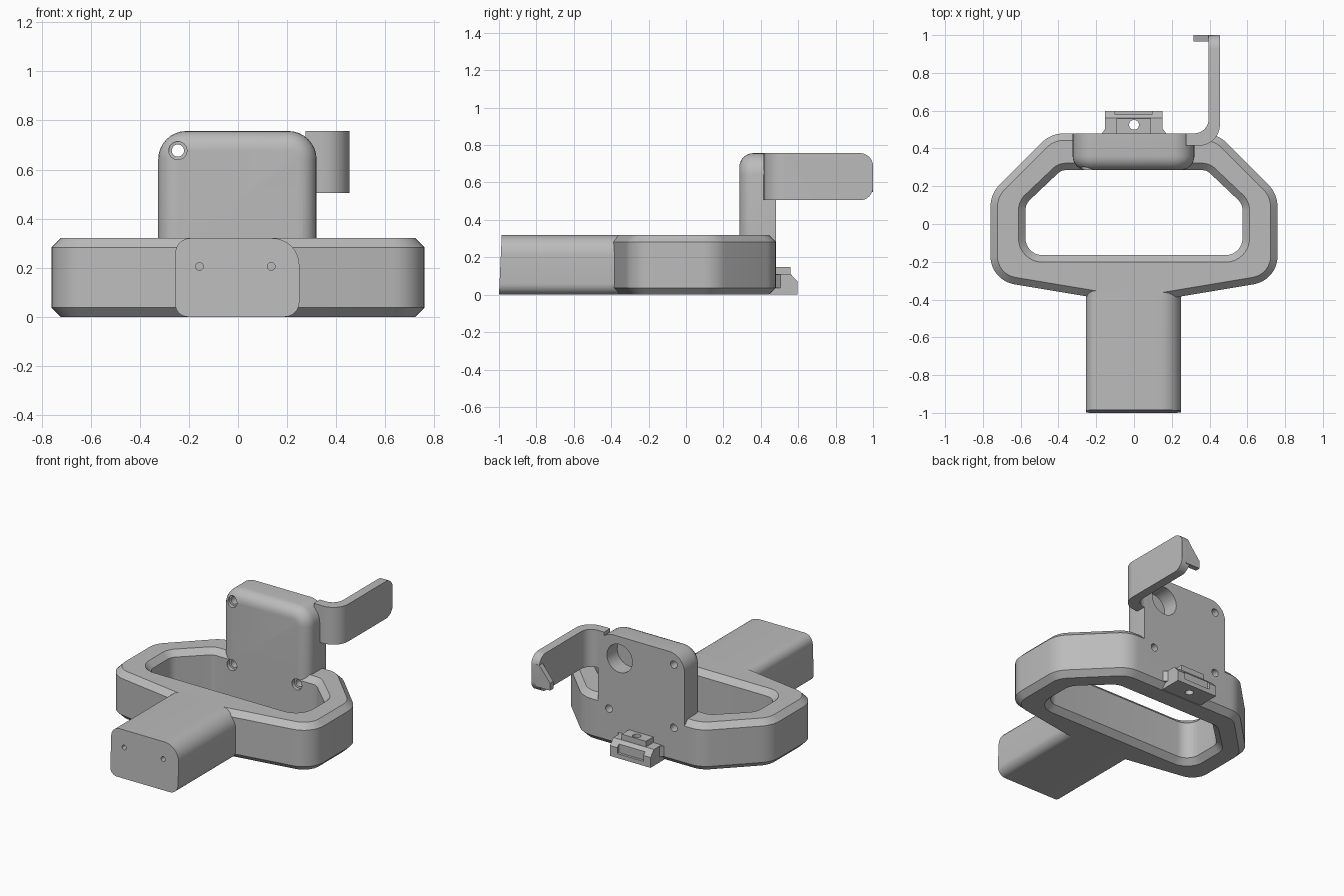
import bpy, bmesh, math
from mathutils import Vector

if "Cube" in bpy.data.objects:
    bpy.data.objects.remove(bpy.data.objects["Cube"])

grey = bpy.data.materials.new("light_grey")
grey.diffuse_color = (0.5, 0.5, 0.5, 1)
grey.use_nodes = True
grey.node_tree.nodes["Principled BSDF"].inputs["Base Color"].default_value = grey.diffuse_color


def offset(poly, d):
    """Move every edge of a counter-clockwise polygon inwards by d."""
    out = []
    for i, p in enumerate(poly):
        p, a, b = Vector(p), Vector(poly[i - 1]), Vector(poly[(i + 1) % len(poly)])
        u, v = (p - a).normalized(), (b - p).normalized()
        n1, n2 = Vector((-u.y, u.x)), Vector((-v.y, v.x))
        out.append(p + (n1 + n2) * (d / (1 + n1.dot(n2))))
    return out


def rounded(poly, radii, d=0.0, n=8):
    """Offset polygon with filleted corners, n + 1 points per corner."""
    pts, poly = [], offset(poly, d)
    for i, p in enumerate(poly):
        r = max(radii[i] - d, 0.004)
        u = (poly[i - 1] - p).normalized()
        v = (poly[(i + 1) % len(poly)] - p).normalized()
        half = u.angle(v) / 2
        if half > 1.565:                      # straight corner
            pts += [p + u * 0.05 * (1 - 2 * k / n) for k in range(n + 1)]
            continue
        c = p + (u + v).normalized() * (r / math.sin(half))
        a = p + u * (r / math.tan(half)) - c
        b = p + v * (r / math.tan(half)) - c
        turn = a.angle_signed(b)              # clockwise positive
        for k in range(n + 1):
            t = -turn * k / n
            pts.append(c + Vector((a.x * math.cos(t) - a.y * math.sin(t),
                                   a.x * math.sin(t) + a.y * math.cos(t))))
    return pts


def loft(name, loops, ring=False):
    """Skin stacked loops; cap the ends, or join last to first for a ring."""
    bm = bmesh.new()
    rows = [[bm.verts.new(p) for p in lp] for lp in loops]
    n = len(rows[0])
    for j in range(len(rows) if ring else len(rows) - 1):
        a, b = rows[j], rows[(j + 1) % len(rows)]
        for i in range(n):
            bm.faces.new((a[i], a[(i + 1) % n], b[(i + 1) % n], b[i]))
    if not ring:
        bm.faces.new(rows[0])
        bm.faces.new(rows[-1])
    bmesh.ops.recalc_face_normals(bm, faces=bm.faces)
    me = bpy.data.meshes.new(name)
    bm.to_mesh(me)
    bm.free()
    me.materials.append(grey)
    ob = bpy.data.objects.new(name, me)
    bpy.context.collection.objects.link(ob)
    return ob


def box(name, x0, x1, y0, y1, z0, z1):
    base = [(x0, y0), (x1, y0), (x1, y1), (x0, y1)]
    return loft(name, [[(x, y, z) for x, y in base] for z in (z0, z1)])


def rod(axis, centre, profile, n=24):
    """Round cutter along y or z from (position, radius) pairs."""
    loops = []
    for s, r in profile:
        ring = [(centre[0] + r * math.cos(k * math.tau / n),
                 centre[1] + r * math.sin(k * math.tau / n)) for k in range(n)]
        loops.append([(a, s, b) if axis == "y" else (a, b, s) for a, b in ring])
    return loft("cutter", loops)


def cut(ob, cutter):
    m = ob.modifiers.new("cut", "BOOLEAN")
    m.operation, m.solver, m.object = "DIFFERENCE", "EXACT", cutter
    bpy.context.view_layer.objects.active = ob
    bpy.ops.object.modifier_apply(modifier=m.name)
    bpy.data.objects.remove(cutter)


# Ring frame: chamfered band between an outer and an inner outline
outer = [(0, -0.425), (0.76, -0.298), (0.76, 0.16), (0.44, 0.48),
         (-0.44, 0.48), (-0.76, 0.16), (-0.76, -0.298)]
outer_r = [1.0, 0.15, 0.17, 0.17, 0.17, 0.17, 0.15]
inner = [(0, -0.165), (0.575, -0.165), (0.575, 0.105), (0.385, 0.285),
         (-0.385, 0.285), (-0.575, 0.105), (-0.575, -0.165)]
inner_r = [0.1, 0.09, 0.08, 0.06, 0.06, 0.08, 0.09]
H, C = 0.32, 0.037
section = [(outer, outer_r, C, 0), (outer, outer_r, 0, C),
           (outer, outer_r, 0, H - C), (outer, outer_r, C, H),
           (inner, inner_r, -C, H), (inner, inner_r, 0, H - C),
           (inner, inner_r, 0, C), (inner, inner_r, -C, 0)]
frame = loft("ring_frame", [[(p.x, p.y, z) for p in rounded(poly, r, d)]
                            for poly, r, d, z in section], ring=True)

# Handle with a slightly tilted end face and two pin holes
hp = rounded([(-0.255, 0), (0.25, 0), (0.25, H), (-0.255, H)], [0.05, 0.06, 0.11, 0.06])
handle = loft("handle", [[(p.x, -1 + 0.015 * p.y / H, p.y) for p in hp],
                         [(p.x, -0.3, p.y) for p in hp]])
for x in (-0.157, 0.135):
    cut(handle, rod("y", (x, 0.205), [(-1.1, 0.016), (-0.9, 0.016)], 16))

# Upright housing with a rounded front rim
rect = [(-0.325, 0.06), (0.32, 0.06), (0.32, 0.757), (-0.325, 0.757)]
rad, R = [0.03, 0.03, 0.115, 0.115], 0.075
steps = [(0.48, 0)] + [(0.285 + R * (1 - math.sin(t * math.pi / 12)),
                        R * (1 - math.cos(t * math.pi / 12))) for t in range(7)]
housing = loft("housing", [[(p.x, y, p.y) for p in rounded(rect, rad, d)]
                           for y, d in steps])

# Countersunk screw holes and the blind pocket in the back
screw = [(0.2, 0.037), (0.31, 0.037), (0.311, 0.025), (0.6, 0.025)]
for x, z in ((-0.245, 0.677), (-0.245, 0.25), (0.24, 0.25)):
    cut(housing, rod("y", (x, z), screw))
    if z < H:
        cut(frame, rod("y", (x, z), screw))
cut(housing, rod("y", (0.16, 0.61), [(0.37, 0.095), (0.6, 0.095)], 32))

# Bent arm, with the free end rounded in side view
path = [(0.275, 0.415), (0.455, 0.415), (0.455, 1.0), (0.395, 1.0),
        (0.395, 0.48), (0.275, 0.48)]
ap = rounded(path, [0, 0.11, 0, 0, 0.075, 0])
arm = loft("arm", [[(p.x, p.y, z) for p in ap] for z in (0.505, 0.757)])
end = rounded([(0.3, 0.505), (1.0, 0.505), (1.0, 0.757), (0.3, 0.757)],
              [0, 0.07, 0.07, 0])
mask = loft("cutter", [[(x, p.x, p.y) for p in end] for x in (0.2, 0.6)])
m = arm.modifiers.new("round_end", "BOOLEAN")
m.operation, m.solver, m.object = "INTERSECT", "EXACT", mask
bpy.context.view_layer.objects.active = arm
bpy.ops.object.modifier_apply(modifier=m.name)
bpy.data.objects.remove(mask)

# Hook at the arm tip
hook = [(0.42, 0.55), (0.315, 0.55), (0.315, 0.60), (0.395, 0.70), (0.42, 0.70)]
loft("arm_hook", [[(x, y, z) for x, z in hook] for y in (0.965, 1.0)])

# Rear latch: sloped foot, raised pad, slot and vertical hole
side = [(0.45, 0), (0.597, 0), (0.597, 0.07), (0.56, 0.11), (0.45, 0.11)]
foot = loft("latch_foot", [[(x, y, z) for y, z in side] for x in (-0.153, 0.15)])
cut(foot, box("cutter", -0.1, 0.095, 0.58, 0.65, 0.03, 0.2))
pad = box("latch_pad", -0.092, 0.09, 0.45, 0.558, 0.1, 0.148)
for ob in (foot, pad):
    cut(ob, rod("z", (0, 0.525), [(-0.1, 0.026), (0.3, 0.026)]))
for s in (-1, 1):                             # flared roots of the foot
    tri = [(s * 0.145, 0.46), (s * 0.17, 0.46), (s * 0.17, 0.48), (s * 0.151, 0.505)]
    loft("latch_root", [[(x, y, z) for x, y in tri] for z in (0.037, 0.108)])

# Smooth rounded surfaces, keep hard edges
bpy.ops.object.select_all(action="DESELECT")
for ob in bpy.context.scene.objects:
    ob.select_set(True)
bpy.context.view_layer.objects.active = frame
bpy.ops.object.shade_smooth_by_angle(angle=math.radians(28))
